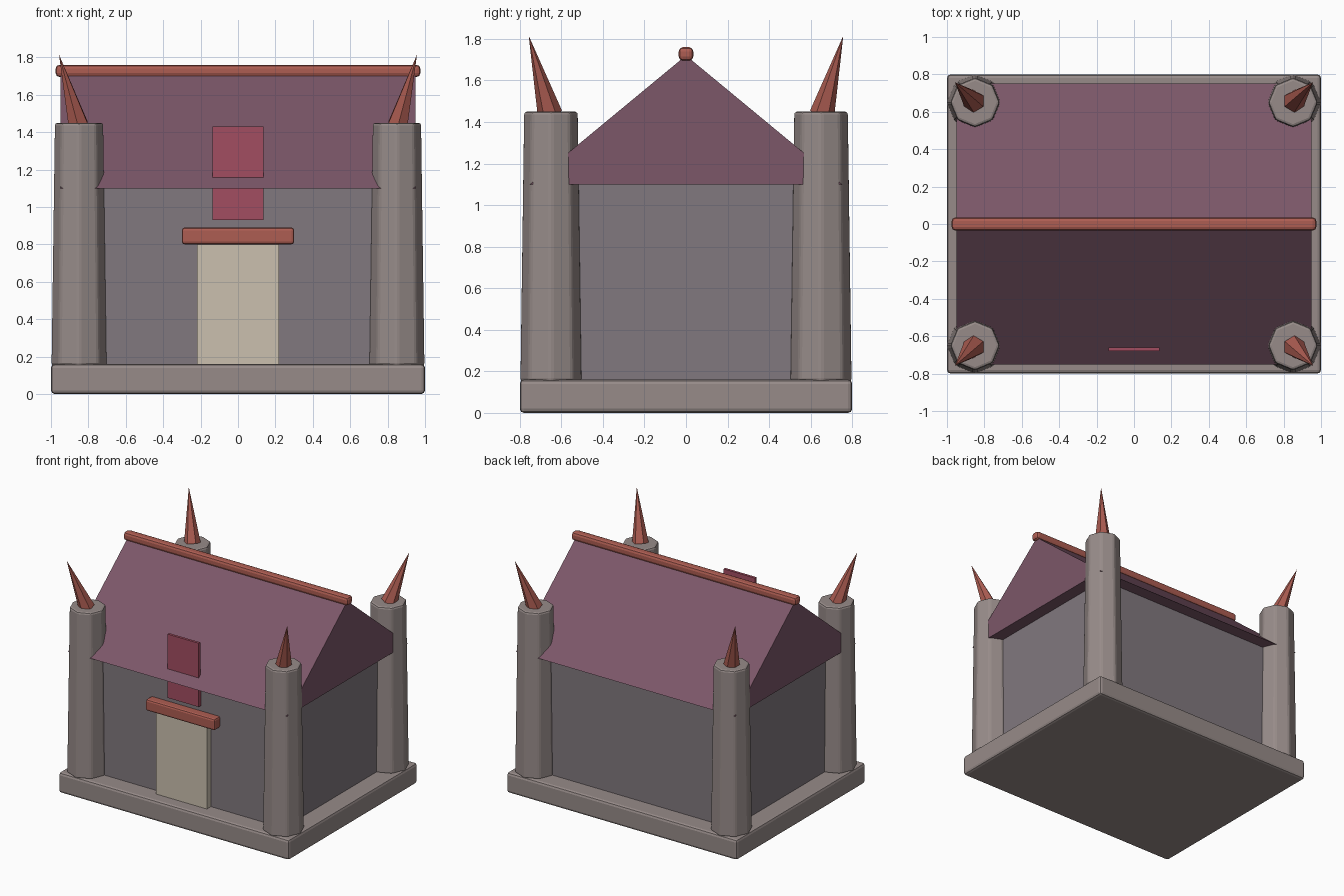
import bpy, bmesh
from mathutils import Vector

if "Cube" in bpy.data.objects:
    bpy.data.objects.remove(bpy.data.objects["Cube"])


def material(name, rgb):
    m = bpy.data.materials.new(name)
    m.diffuse_color = (*rgb, 1)
    m.use_nodes = True
    m.node_tree.nodes["Principled BSDF"].inputs["Base Color"].default_value = m.diffuse_color
    return m


STONE = material("stone", (0.31, 0.26, 0.25))
WALL = material("wall_plaster", (0.22, 0.19, 0.21))
ROOF = material("roof_slate", (0.20, 0.095, 0.14))
TRIM = material("red_trim", (0.42, 0.11, 0.085))
DOOR = material("pale_door", (0.60, 0.53, 0.43))
BANNER = material("crimson_panel", (0.36, 0.075, 0.12))


def finish(bm, name, mat, bevel=0, segments=2):
    bmesh.ops.recalc_face_normals(bm, faces=bm.faces)
    me = bpy.data.meshes.new(name)
    bm.to_mesh(me)
    bm.free()
    me.materials.append(mat)
    ob = bpy.data.objects.new(name, me)
    bpy.context.collection.objects.link(ob)
    if bevel:
        mod = ob.modifiers.new("bevel", 'BEVEL')
        mod.width, mod.segments = bevel, segments
        mod.limit_method = 'ANGLE'
    return ob


def box(name, lo, hi, mat, bevel=0):
    bm = bmesh.new()
    bmesh.ops.create_cube(bm, size=1)
    lo, hi = Vector(lo), Vector(hi)
    for v in bm.verts:
        v.co = (lo + hi) / 2 + v.co * (hi - lo)
    return finish(bm, name, mat, bevel)


def cone(name, start, end, r1, r2, sides, mat, bevel=0):
    start, end = Vector(start), Vector(end)
    axis = end - start
    bm = bmesh.new()
    bmesh.ops.create_cone(bm, cap_ends=True, segments=sides, radius1=r1,
                          radius2=r2, depth=axis.length)
    bmesh.ops.remove_doubles(bm, verts=bm.verts, dist=1e-5)
    turn = Vector((0, 0, 1)).rotation_difference(axis)
    for v in bm.verts:
        v.co = (start + end) / 2 + turn @ v.co
    return finish(bm, name, mat, bevel)


# Plinth and walls
box("plinth", (-1, -0.8, 0), (1, 0.8, 0.16), STONE, 0.02)
box("walls", (-0.85, -0.65, 0.15), (0.85, 0.65, 1.1), WALL)

# Gable roof: triangular profile extruded along x
bm = bmesh.new()
profile = [(-0.75, 1.1), (0.75, 1.1), (0, 1.72)]
face = bm.faces.new([bm.verts.new((-0.95, y, z)) for y, z in profile])
ext = bmesh.ops.extrude_face_region(bm, geom=[face], use_keep_orig=True)
bmesh.ops.translate(bm, vec=(1.9, 0, 0),
                    verts=[g for g in ext["geom"] if isinstance(g, bmesh.types.BMVert)])
finish(bm, "roof", ROOF)
box("ridge_beam", (-0.975, -0.035, 1.695), (0.975, 0.035, 1.76), TRIM, 0.02)

# Front door, lintel and wall panel that pokes through the eave
box("door", (-0.22, -0.70, 0.15), (0.22, -0.62, 0.81), DOOR)
box("lintel", (-0.3, -0.72, 0.80), (0.3, -0.64, 0.89), TRIM, 0.015)
box("panel", (-0.135, -0.68, 0.93), (0.135, -0.66, 1.43), BANNER)
box("panel_backing", (-0.135, -0.665, 0.93), (0.135, -0.64, 1.09), BANNER)

# Corner towers with spikes leaning outward
for sx, side in ((-1, "left"), (1, "right")):
    for sy, end in ((-1, "front"), (1, "back")):
        cone(f"tower_{end}_{side}", (sx * 0.85, sy * 0.65, 0.15),
             (sx * 0.85, sy * 0.65, 1.45), 0.15, 0.132, 8, STONE, 0.015)
        cone(f"spike_{end}_{side}", (sx * 0.855, sy * 0.655, 1.44),
             (sx * 0.957, sy * 0.757, 1.815), 0.06, 0, 6, TRIM)
